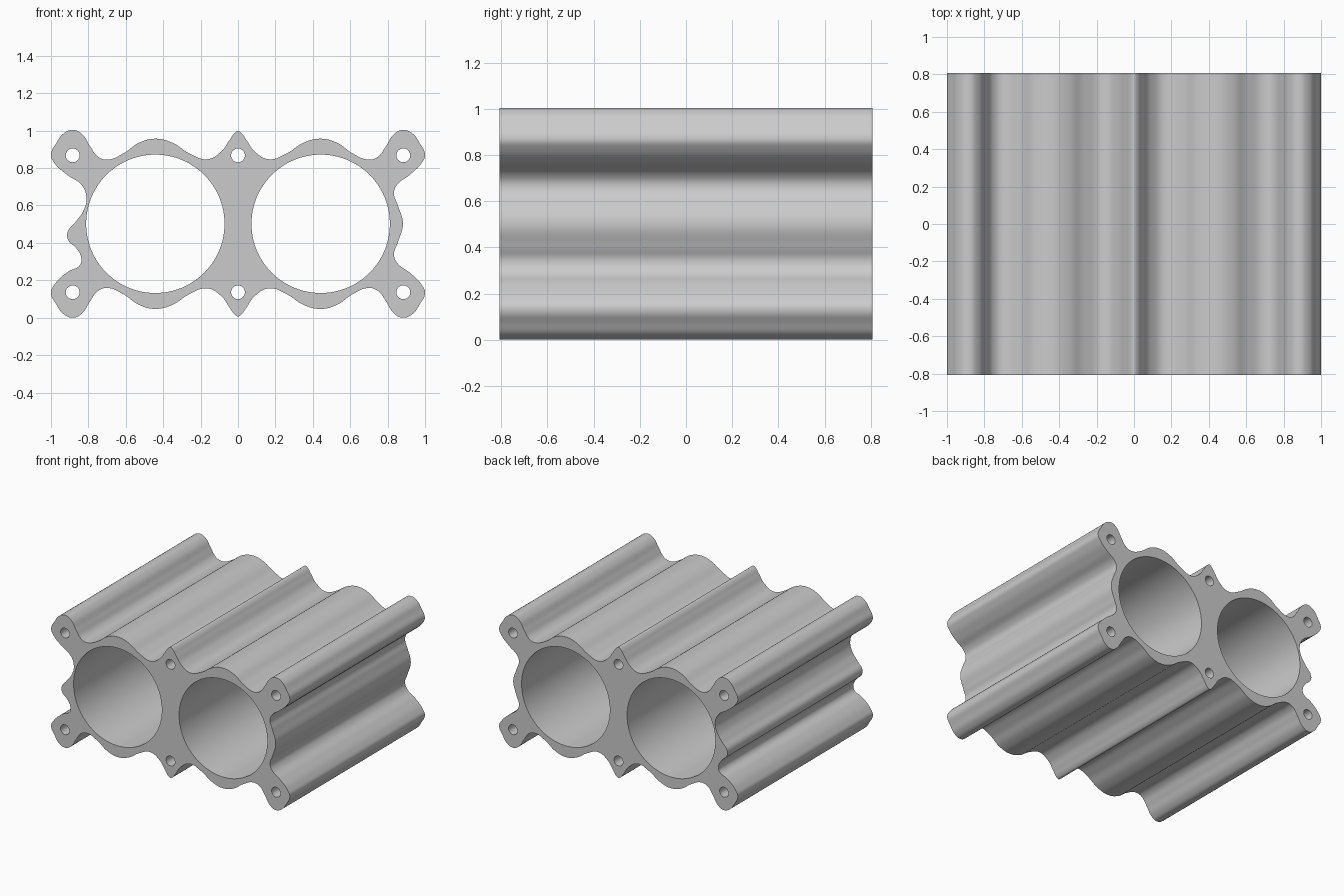
import bpy, bmesh
from math import sin, cos, pi, radians

if "Cube" in bpy.data.objects:
    bpy.data.objects.remove(bpy.data.objects["Cube"])

HEIGHT = 1.004
HALF_LENGTH = 0.808

# Top edge of the section, left lobe to centre rib (mirrored for the rest)
top_left = [(-1.0, 0.87), (-0.97, 0.935), (-0.935, 0.983), (-0.88, 1.004),
            (-0.833, 0.98), (-0.79, 0.915), (-0.75, 0.862), (-0.70, 0.845),
            (-0.61, 0.88), (-0.53, 0.935), (-0.44, 0.957), (-0.35, 0.935),
            (-0.26, 0.878), (-0.165, 0.847), (-0.09, 0.888), (-0.045, 0.95),
            (-0.015, 0.99)]
top = top_left + [(0, 0.997)] + [(-x, z) for x, z in reversed(top_left)]
bottom = [(x, HEIGHT - z) for x, z in reversed(top)]

# Side walls: plain on the right, with an offset bump on the left
right = [(0.98, 0.825), (0.92, 0.765), (0.85, 0.71), (0.834, 0.665),
         (0.855, 0.60), (0.882, 0.502), (0.855, 0.404), (0.834, 0.339),
         (0.85, 0.294), (0.92, 0.239), (0.98, 0.179)]
left = [(-0.98, 0.179), (-0.91, 0.245), (-0.845, 0.282), (-0.838, 0.32),
        (-0.87, 0.378), (-0.905, 0.41), (-0.912, 0.455), (-0.87, 0.51),
        (-0.825, 0.575), (-0.81, 0.64), (-0.835, 0.708), (-0.915, 0.765),
        (-0.98, 0.825)]


def add_outline(curve, points):
    spline = curve.splines.new('BEZIER')
    spline.bezier_points.add(len(points) - 1)
    for bp, (x, z) in zip(spline.bezier_points, points):
        bp.co = (x, z, 0)
        bp.handle_left_type = bp.handle_right_type = 'AUTO'
    spline.use_cyclic_u = True
    spline.resolution_u = 8


def add_hole(curve, x, z, radius, sides):
    spline = curve.splines.new('POLY')
    spline.points.add(sides - 1)
    for i, p in enumerate(spline.points):
        a = 2 * pi * i / sides
        p.co = (x + radius * cos(a), z + radius * sin(a), 0, 1)
    spline.use_cyclic_u = True


# Section with two bores and six bolt holes, extruded along y
curve = bpy.data.curves.new("cylinder_block", 'CURVE')
curve.dimensions = '2D'
curve.fill_mode = 'BOTH'
curve.extrude = HALF_LENGTH
add_outline(curve, top + right + bottom + left)
for x in (-0.442, 0.442):
    add_hole(curve, x, HEIGHT / 2, 0.37, 96)
for x in (-0.884, 0, 0.884):
    for z in (0.136, HEIGHT - 0.136):
        add_hole(curve, x, z, 0.037, 32)

block = bpy.data.objects.new("cylinder_block", curve)
bpy.context.collection.objects.link(block)
block.rotation_euler.x = radians(90)
bpy.context.view_layer.objects.active = block
block.select_set(True)
bpy.ops.object.convert(target='MESH')
bpy.ops.object.transform_apply(location=False, rotation=True, scale=False)

# Weld caps to walls and smooth the curved walls
block = bpy.context.object
bm = bmesh.new()
bm.from_mesh(block.data)
bmesh.ops.remove_doubles(bm, verts=bm.verts, dist=0.0001)
bmesh.ops.recalc_face_normals(bm, faces=bm.faces)
bm.to_mesh(block.data)
bm.free()
bpy.ops.object.shade_smooth_by_angle(angle=radians(35))
